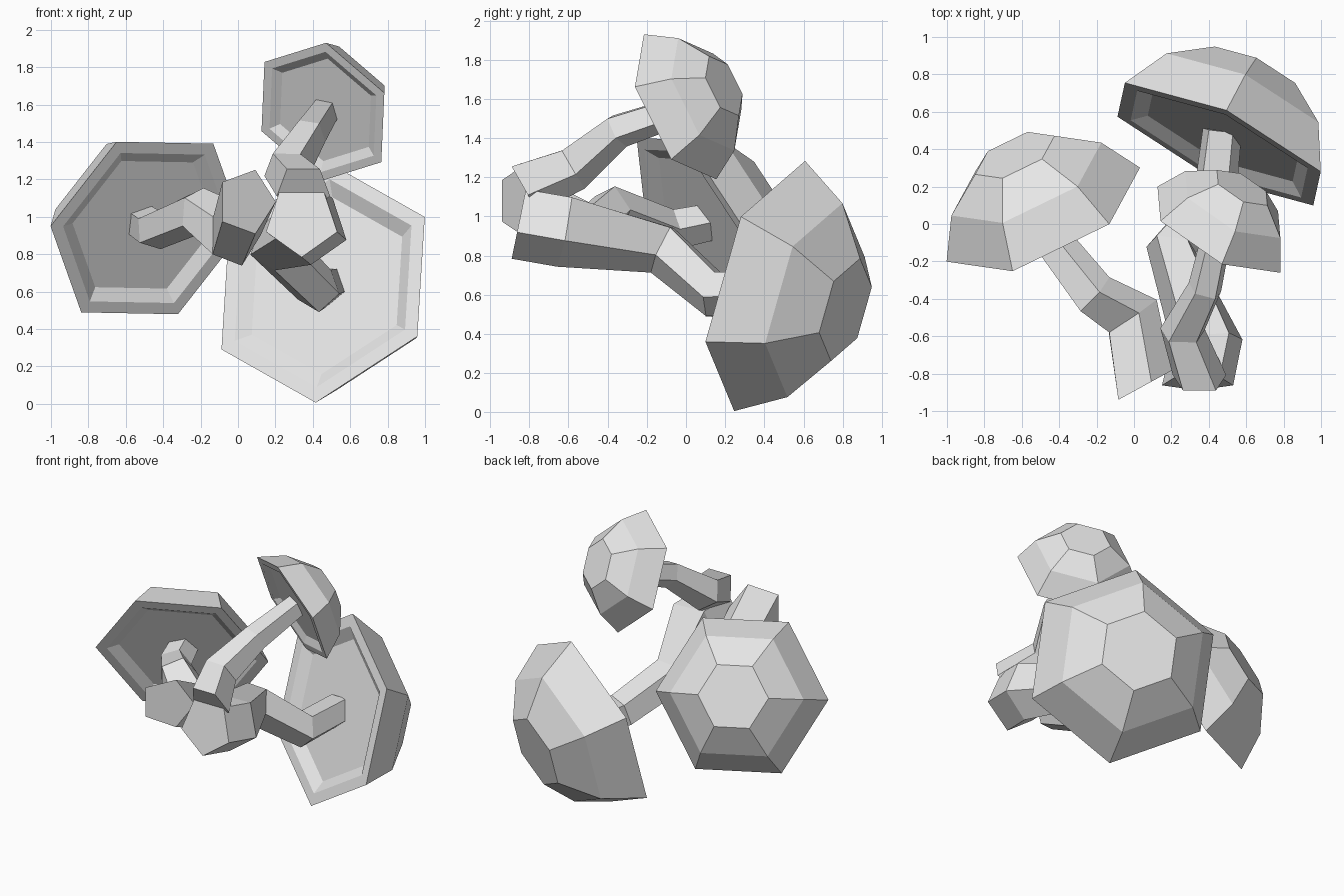
import bpy, bmesh, math
from mathutils import Vector

cube = bpy.data.objects.get("Cube")
if cube:
    bpy.data.objects.remove(cube, do_unlink=True)

pale = bpy.data.materials.new("pale_grey")
pale.use_nodes = True
pale.diffuse_color = (0.8, 0.8, 0.8, 1)
pale.node_tree.nodes["Principled BSDF"].inputs["Base Color"].default_value = (0.8, 0.8, 0.8, 1)


def ring(bm, centre, axis, toward, radius, sides):
    """Regular polygon of vertices, the first one pointing along toward."""
    u = (toward - axis * toward.dot(axis)).normalized()
    v = axis.cross(u)
    step = math.tau / sides
    return [bm.verts.new(centre + radius * (u * math.cos(i * step) + v * math.sin(i * step)))
            for i in range(sides)], u


def loft(name, rings, bm):
    """Join successive rings with quads and close both ends."""
    for low, high in zip(rings, rings[1:]):
        for i in range(len(low)):
            j = (i + 1) % len(low)
            bm.faces.new((low[i], low[j], high[j], high[i]))
    bm.faces.new(rings[0][::-1])
    bm.faces.new(rings[-1])
    bmesh.ops.recalc_face_normals(bm, faces=bm.faces)
    mesh = bpy.data.meshes.new(name)
    bm.to_mesh(mesh)
    bm.free()
    mesh.materials.append(pale)
    bpy.context.collection.objects.link(bpy.data.objects.new(name, mesh))


# Cap cross-section as (radius, height): recessed floor, flat rim, two-step dome
CAP = [(0.74, 0.075), (0.87, 0), (1, 0), (0.775, 0.40), (0.41, 0.67)]


def cap(name, centre, axis, corner, size):
    bm = bmesh.new()
    n = Vector(axis).normalized()
    rings = [ring(bm, Vector(centre) + n * h * size, n, Vector(corner), r * size, 6)[0]
             for r, h in CAP]
    loft(name, rings, bm)


def stem(name, path, radii, end_normal, toward):
    """Five-sided tapering tube from the cut foot up to the cap."""
    bm = bmesh.new()
    pts = [Vector(p) for p in path]
    toward = Vector(toward)
    rings = []
    for i, (p, r) in enumerate(zip(pts, radii)):
        if i == 0:
            axis = -Vector(end_normal).normalized()
        else:
            axis = (p - pts[i - 1]).normalized()
            if i < len(pts) - 1:
                axis = (axis + (pts[i + 1] - p).normalized()).normalized()
        verts, toward = ring(bm, p, axis, toward, r, 5)
        rings.append(verts)
    loft(name, rings, bm)


# Large mushroom, low on the left
cap("large_cap", (0.455, 0.427, 0.645), (0.412, 0.869, -0.272), (0.545, -0.147, 0.355), 0.665)
stem("large_stem",
     [(0.34, -0.85, 0.98), (0.39, -0.62, 0.94), (0.2, -0.12, 0.84), (0.43, 0.14, 0.61), (0.47, 0.5, 0.63)],
     [0.2, 0.2, 0.14, 0.125, 0.11], (0, -0.98, 0.2), (0, 0, -1))

# Medium mushroom on the right
cap("medium_cap", (-0.485, 0.05, 0.94), (-0.394, 0.827, 0.402), (-0.515, -0.25, 0.01), 0.575)
stem("medium_stem",
     [(0.044, -0.87, 1.08), (-0.02, -0.5, 0.9), (-0.22, -0.38, 1.03), (-0.45, -0.08, 0.93), (-0.51, 0.11, 0.97)],
     [0.18, 0.17, 0.13, 0.11, 0.1], (0.48, -0.877, 0), (1, 0, 0))

# Small mushroom at the top
cap("small_cap", (0.454, -0.03, 1.56), (0.448, 0.808, 0.384), (0.334, -0.22, 0.107), 0.414)
stem("small_stem",
     [(0.35, -0.83, 1.15), (0.26, -0.58, 1.25), (0.38, -0.35, 1.44), (0.46, 0.01, 1.56)],
     [0.15, 0.125, 0.095, 0.08], (0, -0.87, -0.5), (0, 0, -1))
